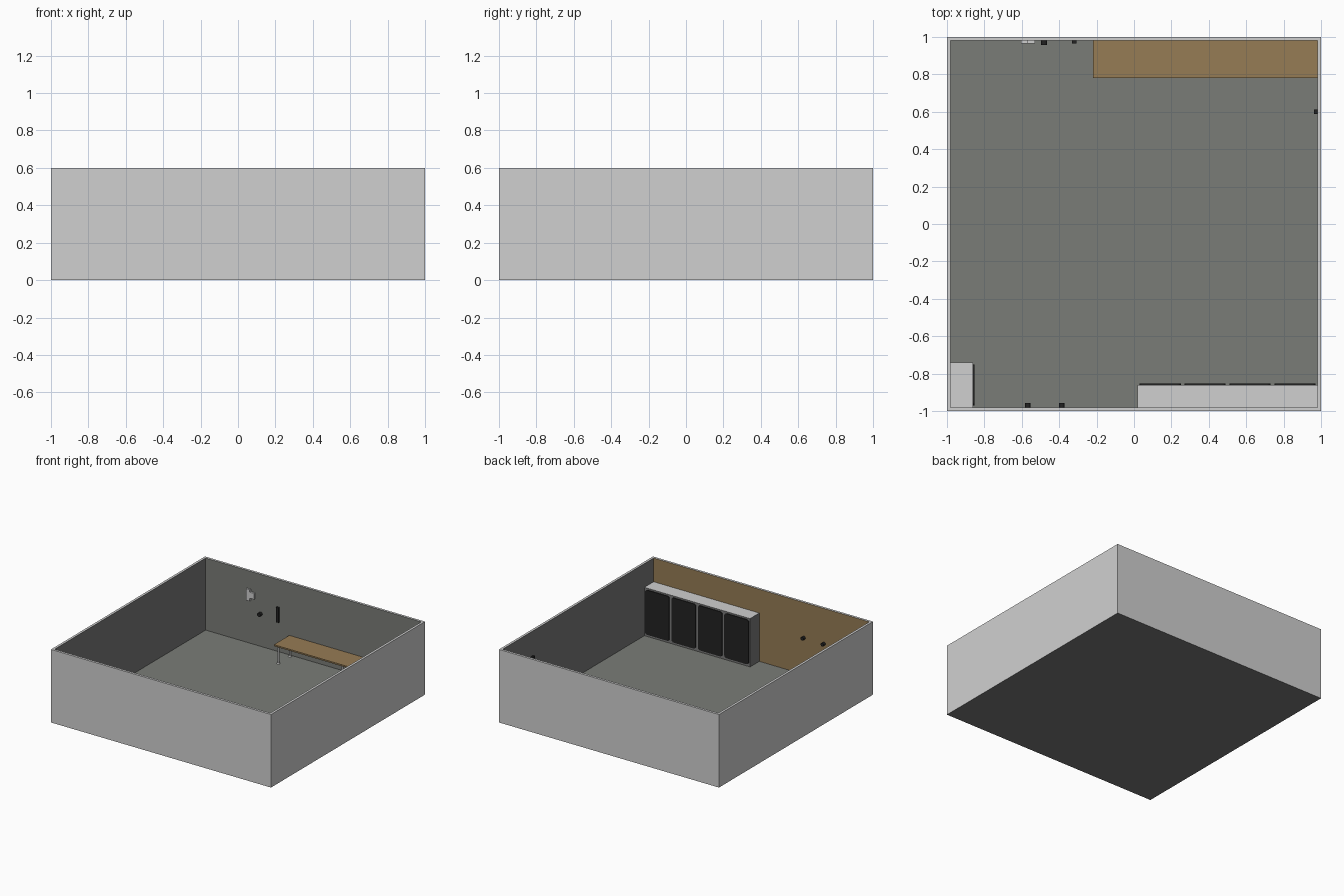
import bpy, bmesh, math
from mathutils import Vector

if "Cube" in bpy.data.objects:
    bpy.data.objects.remove(bpy.data.objects["Cube"])


def mat(name, r, g, b):
    m = bpy.data.materials.new(name)
    m.diffuse_color = (r, g, b, 1)
    m.use_nodes = True
    m.node_tree.nodes["Principled BSDF"].inputs["Base Color"].default_value = m.diffuse_color
    return m


LIGHT = mat("light_grey", 0.63, 0.63, 0.63)
GREY = mat("dark_grey", 0.19, 0.19, 0.19)
GREEN = mat("floor_green_grey", 0.195, 0.203, 0.185)
BROWN = mat("wood_brown", 0.305, 0.20, 0.09)
BLACK = mat("black", 0.016, 0.016, 0.016)


def finish(name, bm, base, rules=()):
    """Make an object; rules are (direction, material) for faces that point that way."""
    bm.normal_update()
    me = bpy.data.meshes.new(name)
    me.materials.append(base)
    for i, (d, m) in enumerate(rules):
        me.materials.append(m)
        for f in bm.faces:
            if f.normal.dot(Vector(d)) > 0.9:
                f.material_index = i + 1
    bm.to_mesh(me)
    bm.free()
    ob = bpy.data.objects.new(name, me)
    bpy.context.collection.objects.link(ob)
    return ob


def box(name, lo, hi, base, rules=(), round_axis=None, radius=0.02):
    bm = bmesh.new()
    bmesh.ops.create_cube(bm, size=1)
    for v in bm.verts:
        v.co = Vector([(a + b) / 2 + c * (b - a) for a, b, c in zip(lo, hi, v.co)])
    if round_axis is not None:
        es = [e for e in bm.edges
              if abs((e.verts[0].co - e.verts[1].co).normalized()[round_axis]) > 0.9]
        bmesh.ops.bevel(bm, geom=es, offset=radius, segments=4, profile=0.5, affect='EDGES')
    return finish(name, bm, base, rules)


def cylinder(name, loc, r1, r2, depth, m, axis='Z'):
    bm = bmesh.new()
    bmesh.ops.create_cone(bm, cap_ends=True, segments=16, radius1=r1, radius2=r2, depth=depth)
    ob = finish(name, bm, m)
    ob.location = loc
    if axis == 'Y':
        ob.rotation_euler.x = math.pi / 2
    return ob


UP, DOWN = (0, 0, 1), (0, 0, -1)
T, H = 0.98, 0.6

# Room shell: light outside, painted inside faces
box("floor", (-T, -T, 0), (T, T, 0.008), GREY, [(UP, GREEN)])
box("back_wall", (-1, T, 0), (1, 1, H), LIGHT, [((0, -1, 0), GREEN), (DOWN, GREY)])
box("front_wall", (-1, -1, 0), (1, -T, H), LIGHT, [((0, 1, 0), BROWN), (DOWN, GREY)])
box("left_wall", (-1, -T, 0), (-T, T, H), LIGHT, [((1, 0, 0), GREY), (DOWN, GREY)])
box("right_wall", (T, -T, 0), (1, T, H), LIGHT, [((-1, 0, 0), GREY), (DOWN, GREY)])

# Row of four cabinets with dark doors on the front wall
box("cabinet_row", (0.02, -T, 0.001), (T, -0.86, 0.405), GREY, [(UP, LIGHT), (DOWN, LIGHT)])
for i in range(4):
    x = 0.02 + 0.24 * i
    box(f"cabinet_door_{i}", (x + 0.01, -0.86, 0.025), (x + 0.23, -0.853, 0.392),
        BLACK, round_axis=1)

# Single cabinet in the front left corner
box("corner_cabinet", (-T, -T, 0.001), (-0.86, -0.74, 0.405), GREY, [(UP, LIGHT), (DOWN, LIGHT)])
box("corner_cabinet_door", (-0.86, -0.97, 0.025), (-0.853, -0.75, 0.392), BLACK, round_axis=0)

# Long table
box("table_top", (-0.22, 0.78, 0.156), (T, T, 0.168), BROWN)
for i, x in enumerate((-0.2, 0.38, 0.96)):
    for j, y in enumerate((0.81, 0.96)):
        cylinder(f"table_leg_{i}_{j}", (x, y, 0.08), 0.008, 0.008, 0.155, LIGHT)
        cylinder(f"leg_foot_{i}_{j}", (x, y, 0.012), 0.014, 0.010, 0.008, LIGHT)

# Small wall fittings
cylinder("back_knob", (-0.48, 0.968, 0.275), 0.016, 0.016, 0.024, BLACK, 'Y')
box("back_handle", (-0.332, 0.965, 0.252), (-0.308, T, 0.375), BLACK)
box("wall_bracket", (-0.605, 0.965, 0.36), (-0.57, T, 0.455), LIGHT)
box("wall_bracket_arm", (-0.57, 0.965, 0.385), (-0.53, T, 0.435), LIGHT)
for i, x in enumerate((-0.386, -0.568)):
    cylinder(f"front_knob_{i}", (x, -0.968, 0.31), 0.014, 0.014, 0.024, BLACK, 'Y')
box("right_handle", (0.962, 0.588, 0.28), (T, 0.612, 0.40), BLACK)
